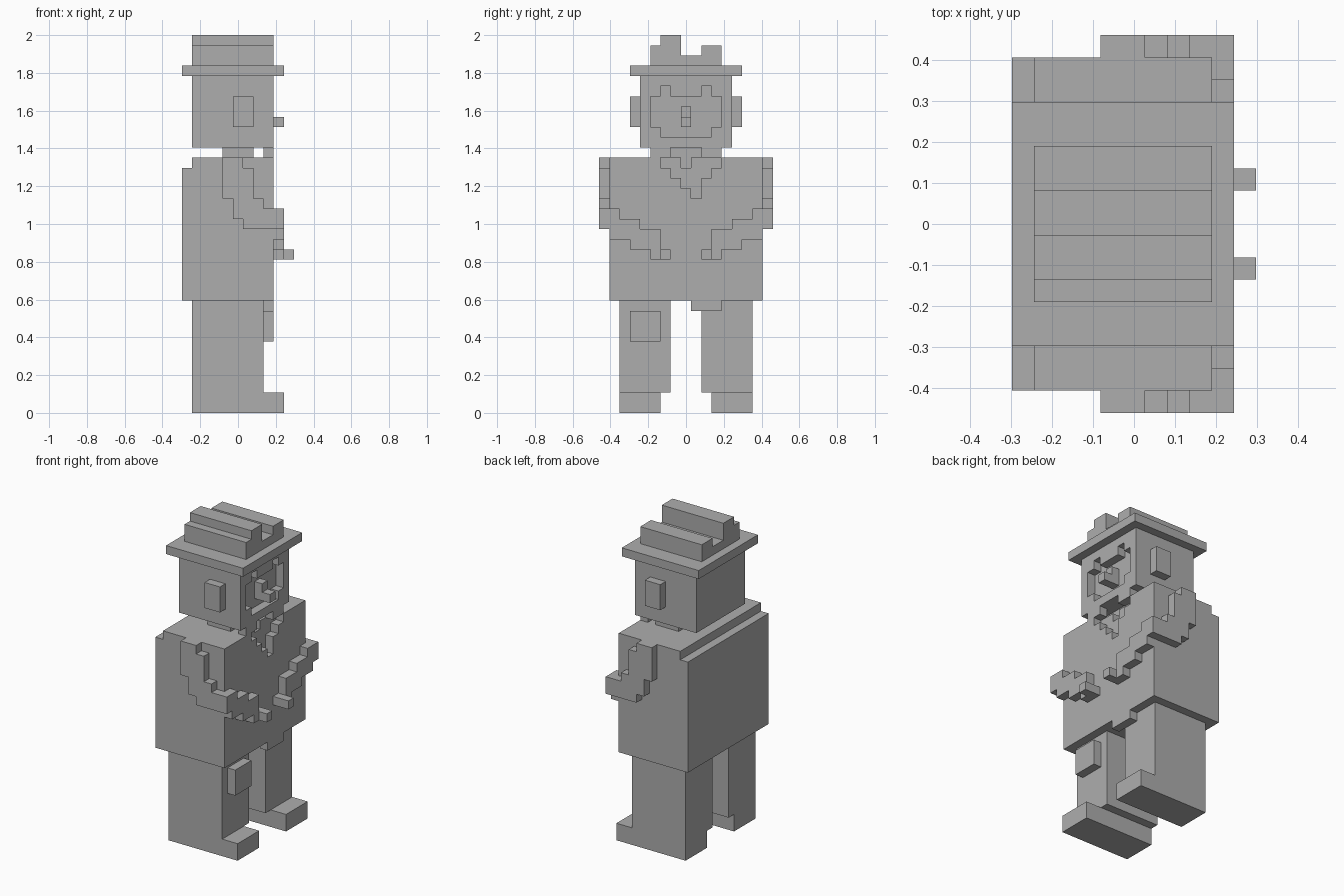
import bpy, bmesh
from mathutils import Vector

UNIT = 2 / 37                       # one block edge
SIZE = (11, 17, 37)                 # grid size in blocks

if "Cube" in bpy.data.objects:
    bpy.data.objects.remove(bpy.data.objects["Cube"], do_unlink=True)

grey = bpy.data.materials.new("plain_grey")
grey.use_nodes = True
grey.diffuse_color = (0.42, 0.42, 0.42, 1)
grey.node_tree.nodes["Principled BSDF"].inputs["Base Color"].default_value = grey.diffuse_color


def cells(boxes):
    """All grid cells inside boxes given as (x0, x1, y0, y1, z0, z1)."""
    return {(x, y, z) for a, b, c, d, e, f in boxes
            for x in range(a, b) for y in range(c, d) for z in range(e, f)}


def part(name, add, cut=(), mirror=False):
    """Make one object from added boxes minus cut boxes, skinned on the outside."""
    solid = cells(add) - cells(cut)
    if mirror:
        solid = {(x, SIZE[1] - 1 - y, z) for x, y, z in solid}
    bm = bmesh.new()
    corners = {}

    def vert(p):
        if p not in corners:
            corners[p] = bm.verts.new(((p[0] - SIZE[0] / 2) * UNIT,
                                       (p[1] - SIZE[1] / 2) * UNIT, p[2] * UNIT))
        return corners[p]

    for cell in sorted(solid):
        for axis in range(3):
            u, v = (axis + 1) % 3, (axis + 2) % 3
            for side in (0, 1):
                step = list(cell)
                step[axis] += 2 * side - 1
                if tuple(step) in solid:
                    continue
                ring = []
                for du, dv in ((0, 0), (1, 0), (1, 1), (0, 1)):
                    p = list(cell)
                    p[axis] += side
                    p[u] += du
                    p[v] += dv
                    ring.append(vert(tuple(p)))
                bm.faces.new(ring if side else ring[::-1])
    # merge the flat block faces into large planes
    bmesh.ops.dissolve_limit(bm, angle_limit=0.01, verts=bm.verts[:], edges=bm.edges[:])
    mesh = bpy.data.meshes.new(name)
    bm.to_mesh(mesh)
    bm.free()
    mesh.materials.append(grey)
    obj = bpy.data.objects.new(name, mesh)
    bpy.context.collection.objects.link(obj)
    return obj


# Sides that repeat: legs with feet, bent arms, ears
leg = [(1, 8, 2, 6, 0, 11), (1, 8, 6, 7, 2, 11), (8, 10, 2, 6, 0, 2)]
upper_arm = [(4, 6, 0, 1, 24, 25), (4, 7, 0, 1, 21, 24), (5, 8, 0, 1, 20, 21),
             (5, 10, 0, 1, 19, 20), (6, 10, 0, 1, 18, 19)]
forearm = [(9, 10, 1, 2, 19, 20), (9, 10, 1, 4, 18, 19), (9, 10, 1, 6, 17, 18),
           (9, 10, 3, 6, 16, 17), (9, 10, 5, 7, 15, 16), (10, 11, 6, 7, 15, 16)]
ear = [(5, 7, 3, 4, 28, 31)]
collar_tip = [(8, 9, 5, 7, 25, 26)]
for side, flip in (("right", False), ("left", True)):
    part(side + "_leg", leg, mirror=flip)
    part(side + "_arm", upper_arm + forearm, mirror=flip)
    part(side + "_ear", ear, mirror=flip)
    part(side + "_collar_tip", collar_tip, mirror=flip)

# Torso with a stepped open neckline
neckline = [(8, 9, 6, 12, 24, 25), (8, 9, 7, 11, 23, 24), (8, 9, 8, 10, 22, 23),
            (8, 9, 9, 10, 21, 22), (7, 8, 8, 9, 24, 25)]
part("torso", [(0, 9, 1, 16, 11, 24), (1, 9, 1, 16, 24, 25)], neckline)
part("knee_patch", [(8, 9, 3, 6, 7, 10)])
part("shirt_tail", [(8, 9, 9, 12, 10, 11)])
part("neck", [(4, 7, 5, 12, 25, 26)])

# Head with a sunken face
face = [(8, 9, 5, 12, 28, 31), (8, 9, 6, 11, 27, 28),
        (8, 9, 6, 7, 31, 32), (8, 9, 10, 11, 31, 32)]
part("head", [(1, 9, 4, 13, 26, 33)], face)
part("nose", [(8, 9, 8, 9, 28, 30), (9, 10, 8, 9, 28, 29)])

# Hat
part("hat_brim", [(0, 10, 3, 14, 33, 34)])
part("hat_crown", [(1, 9, 5, 12, 34, 35), (1, 9, 5, 8, 35, 36),
                   (1, 9, 10, 12, 35, 36), (1, 9, 6, 8, 36, 37)])
